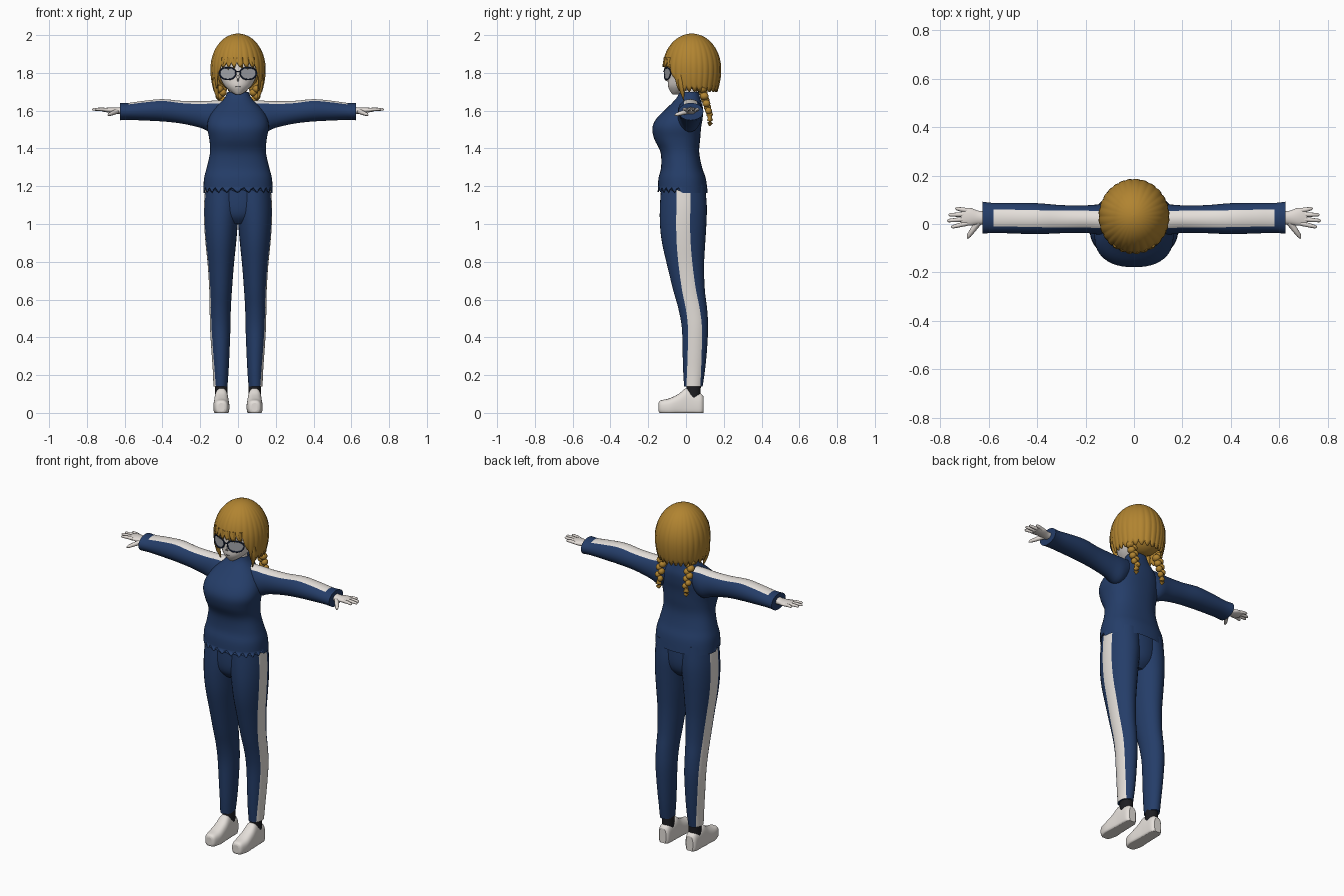
import bpy, bmesh, math
from mathutils import Vector

cube = bpy.data.objects.get("Cube")
if cube:
    bpy.data.objects.remove(cube, do_unlink=True)


def material(name, r, g, b):
    m = bpy.data.materials.new(name)
    m.use_nodes = True
    m.diffuse_color = (r, g, b, 1)
    bsdf = m.node_tree.nodes["Principled BSDF"]
    bsdf.inputs["Base Color"].default_value = (r, g, b, 1)
    bsdf.inputs["Roughness"].default_value = 0.8
    return m


NAVY = material("navy cloth", .018, .047, .14)
WHITE = material("white cloth", .78, .74, .70)
SKIN = material("pale skin", .76, .71, .67)
GOLD = material("golden hair", .44, .23, .03)
BLACK = material("black sock", .012, .012, .015)
FRAME = material("dark blue frame", .01, .02, .06)
LENS = material("grey lens", .36, .37, .40)


def finish(name, bm, mats, mirror=False):
    bmesh.ops.recalc_face_normals(bm, faces=bm.faces)
    for f in bm.faces:
        f.smooth = len(f.verts) < 5
    me = bpy.data.meshes.new(name)
    bm.to_mesh(me)
    bm.free()
    for m in mats:
        me.materials.append(m)
    ob = bpy.data.objects.new(name, me)
    bpy.context.collection.objects.link(ob)
    if mirror:
        mod = ob.modifiers.new("mirror", 'MIRROR')
        mod.use_mirror_merge = False
    return ob


def skin_rings(bm, rings, caps=True):
    """Bridge equal rings of points with quads; returns the face columns."""
    n = len(rings[0])
    vs = [[bm.verts.new(p) for p in r] for r in rings]
    for i in range(len(vs) - 1):
        for j in range(n):
            k = (j + 1) % n
            f = bm.faces.new((vs[i][j], vs[i][k], vs[i + 1][k], vs[i + 1][j]))
            yield i, j, f
    if caps:
        bm.faces.new(vs[0])
        bm.faces.new(vs[-1])


def refine(rows, steps=4):
    """Catmull-Rom interpolation of the section table."""
    out = []
    for i in range(len(rows) - 1):
        p = [rows[max(i - 1, 0)], rows[i], rows[i + 1], rows[min(i + 2, len(rows) - 1)]]
        for s in range(steps):
            t = s / steps
            out.append([b + .5 * t * (c - a + t * (2 * a - 5 * b + 4 * c - d + t * (3 * (b - c) + d - a)))
                        for a, b, c, d in zip(*p)])
    return out + [list(rows[-1])]


def loft(name, rows, mats, axis='z', n=32, power=1.0, stripe=0, span=(0, 9), mirror=False, caps=True):
    """Rows are (along, centre1, centre2, radius1, radius2)."""
    rows, rings, m = refine(rows), [], 3
    for a, c1, c2, r1, r2 in rows:
        edge = math.asin(min(.9, stripe / r2)) if stripe else 2 * math.pi * m / n
        ring = []
        for j in range(n):
            k = j if j <= n / 2 else j - n
            q = abs(k)
            ang = edge * q / m if q <= m else edge + (math.pi - edge) * (q - m) / (n / 2 - m)
            ang = math.copysign(ang, k)
            co, si = math.cos(ang), math.sin(ang)
            u = c1 + r1 * math.copysign(abs(co) ** power, co)
            v = c2 + r2 * math.copysign(abs(si) ** power, si)
            ring.append({'z': (u, v, a), 'x': (a, v, u), 'y': (u, a, max(0, v))}[axis])
        rings.append(ring)
    bm = bmesh.new()
    for i, j, f in skin_rings(bm, rings, caps):
        if stripe and (j < m or j >= n - m) and span[0] <= rows[i][0] < span[1]:
            f.material_index = 1
    return finish(name, bm, mats, mirror)


def tube(name, pts, radii, mat, n=8, mirror=True):
    pts, rings = [Vector(p) for p in pts], []
    for i, p in enumerate(pts):
        q = (pts[min(i + 1, len(pts) - 1)] - pts[max(i - 1, 0)]).to_track_quat('Z', 'Y')
        r = radii[i] if isinstance(radii, list) else radii
        rings.append([p + q @ Vector((r * math.cos(t * math.tau / n), r * math.sin(t * math.tau / n), 0))
                      for t in range(n)])
    bm = bmesh.new()
    list(skin_rings(bm, rings))
    return finish(name, bm, [mat], mirror)


def ball(bm, centre, size):
    vs = bmesh.ops.create_uvsphere(bm, u_segments=14, v_segments=9, radius=1)["verts"]
    for v in vs:
        v.co = Vector(centre) + Vector(a * b for a, b in zip(v.co, size))


# Jacket body with a zigzag front hem
N = 48
body = [(1.165, -.15, .115, .183), (1.24, -.146, .105, .180), (1.30, -.132, .085, .165),
        (1.38, -.135, .07, .148), (1.45, -.168, .075, .152), (1.51, -.178, .08, .163),
        (1.56, -.155, .088, .155), (1.61, -.105, .09, .125), (1.65, -.065, .08, .085),
        (1.675, -.045, .073, .066), (1.70, -.035, .068, .056)]
jacket = loft("jacket_body", [(z, 0, (f + b) / 2, w, (b - f) / 2) for z, f, b, w in body],
              [NAVY], n=N, power=.85, caps=False)
for i, v in enumerate(jacket.data.vertices[:N]):
    if v.co.y < 0:
        v.co.z += .028 * (i % 2)

# Sleeves with a white stripe along the top
loft("sleeves", [(.06, 1.60, .018, .055, .045), (.13, 1.57, .018, .083, .062), (.2, 1.58, .02, .070, .057),
                 (.3, 1.592, .02, .060, .058), (.4, 1.602, .022, .059, .064), (.5, 1.60, .024, .052, .063),
                 (.58, 1.596, .025, .045, .062), (.625, 1.595, .026, .046, .066)],
     [NAVY, WHITE], axis='x', stripe=.035, span=(.05, .575), mirror=True)

# Trousers with a white stripe down the outside
legs = [(.14, .056, .130, -.01, .088), (.22, .05, .133, -.015, .100), (.32, .045, .140, -.018, .110),
        (.45, .04, .148, -.022, .117), (.55, .038, .150, -.04, .112), (.65, .032, .152, -.068, .1),
        (.78, .022, .160, -.1, .096), (.9, .01, .172, -.127, .102), (1.0, .001, .179, -.138, .108),
        (1.1, -.01, .180, -.138, .110), (1.21, -.01, .172, -.13, .1)]
loft("trouser_legs", [(z, (a + b) / 2, (f + k) / 2, (b - a) / 2, (k - f) / 2) for z, a, b, f, k in legs],
     [NAVY, WHITE], stripe=.037, mirror=True)
loft("trouser_seat", [(1.0, 0, -.015, .08, .07), (1.04, 0, -.015, .12, .105),
                      (1.1, 0, -.014, .15, .118), (1.21, 0, -.014, .16, .115)], [NAVY])

# Socks and shoes
loft("socks", [(.08, .088, .04, .033, .038), (.13, .088, .04, .033, .038), (.17, .09, .04, .034, .04)],
     [BLACK], mirror=True)
loft("shoes", [(-.145, .088, .03, .016, .022), (-.135, .088, .03, .032, .036), (-.09, .088, .03, .042, .046),
               (-.04, .088, .04, .040, .060), (0, .088, .05, .037, .080), (.035, .088, .045, .036, .070),
               (.078, .088, .04, .034, .062), (.093, .088, .04, .022, .046)],
     [WHITE], axis='y', power=.75, mirror=True)

# Hands
loft("palms", [(.60, 1.60, .026, .022, .028), (.64, 1.60, .026, .017, .028),
               (.68, 1.603, .030, .014, .037), (.715, 1.604, .028, .009, .034)],
     [SKIN], axis='x', n=20, mirror=True)
for label, y0, x1, y1 in (("index", .002, .755, -.012), ("middle", .020, .772, .014),
                          ("ring", .039, .766, .038), ("little", .056, .738, .064)):
    tube(label + "_fingers", [(.69, y0, 1.604), ((.69 + x1) / 2, (y0 + y1) / 2, 1.607), (x1 - .006, y1, 1.607),
                              (x1, y1, 1.606)], [.010, .009, .007, .003], SKIN)
tube("thumbs", [(.64, .01, 1.597), (.662, -.02, 1.588), (.682, -.048, 1.580), (.688, -.06, 1.576)],
     [.014, .012, .009, .003], SKIN)

# Head, neck and nose
loft("head", [(1.685, 0, -.055, .012, .016), (1.70, 0, -.038, .038, .044), (1.73, 0, -.018, .070, .077),
              (1.77, 0, .004, .093, .099), (1.82, 0, .02, .106, .116), (1.9, 0, .03, .105, .118),
              (1.96, 0, .03, .06, .07)], [SKIN])
loft("neck", [(1.60, 0, .02, .05, .045), (1.66, 0, .02, .042, .042), (1.75, 0, .015, .04, .04)], [SKIN])
tube("nose", [(0, -.085, 1.79), (0, -.100, 1.775), (0, -.108, 1.764), (0, -.095, 1.757)],
     [.004, .008, .006, .003], SKIN, mirror=False)
tube("mouth", [(-.012, -.0925, 1.728), (0, -.0945, 1.727), (.012, -.0925, 1.728)], .0015, BLACK, mirror=False)


# Glasses
def rim_point(a):
    c, s = math.cos(a), math.sin(a)
    x = .054 + .043 * math.copysign(abs(c) ** .8, c)
    return (x, -.114 + 3.5 * x * x, 1.802 + (.026 if s > 0 else .037) * s)


rim = [rim_point(i * math.tau / 28) for i in range(29)]
bm = bmesh.new()
bm.faces.new([bm.verts.new(p) for p in rim[:-1]])
finish("lenses", bm, [LENS], True)
tube("lens_rims", rim, .004, FRAME, 6)
tube("temples", [(.096, -.082, 1.808), (.112, -.04, 1.812), (.115, .02, 1.812)], .004, FRAME, 6)
tube("bridge", [(-.013, -.114, 1.805), (0, -.118, 1.809), (.013, -.114, 1.805)], .003, FRAME, 6, False)

# Hair cap: ridged strands, open at the face, with jagged ends
COLS, ROWS = 140, 18
rings = []
for i in range(ROWS + 1):
    u, ring = max(i / ROWS, .02), []
    for j in range(COLS):
        a = j * math.tau / COLS
        strand = abs(math.sin(14 * a + .5 * math.sin(3 * a)))
        s = min(1, max(0, (-math.sin(a) - .45) / .38))
        low = 1.70 + .13 * s * s * (3 - 2 * s) + .03 * (1 - strand)
        z = 2 - (2 - low) * (1 - math.cos(u * math.pi / 2))
        k = math.sqrt(1 - ((z - 1.82) / .18) ** 2) if z > 1.82 else 1 - .14 * ((1.82 - z) / .12) ** 2
        k *= 1 + .035 * (strand - .7) * u
        ring.append((.138 * k * math.cos(a), .031 + .147 * k * math.sin(a), z))
    rings.append(ring)
bm = bmesh.new()
list(skin_rings(bm, rings, False))
bm.verts.ensure_lookup_table()
bm.faces.new(bm.verts[:COLS])
hair = finish("hair_cap", bm, [GOLD])
shell = hair.modifiers.new("thickness", 'SOLIDIFY')
shell.thickness = .008
bm = bmesh.new()
ball(bm, (0, .065, 1.80), (.115, .09, .10))
finish("hair_back", bm, [GOLD])
tube("side_locks", [(.118, -.03, 1.82), (.120, -.028, 1.75), (.114, -.02, 1.70), (.104, -.012, 1.655)],
     [.012, .016, .012, .002], GOLD)
for x in (.015, .045, .075):
    tube("fringe_locks", [(x, -.108 + 4 * x * x, 1.88), (x + .003, -.113 + 4 * x * x, 1.85),
                          (x + .008, -.110 + 4 * x * x, 1.815)], [.012, .010, .001], GOLD)

# Braids: staggered plaits, tie and tuft
bm = bmesh.new()
for i in range(8):
    t = i / 7
    ball(bm, (.09 + .009 * (-1) ** i, .085 + .04 * t, 1.715 - .135 * t),
         (.023 - .007 * t, .026 - .009 * t, .021 - .004 * t))
finish("braids", bm, [GOLD], True)
tube("braid_ties", [(.09, .125, 1.572), (.09, .126, 1.562)], .012, GOLD)
tube("braid_tufts", [(.09, .126, 1.568), (.09, .127, 1.55), (.09, .127, 1.535), (.09, .124, 1.518)],
     [.007, .017, .015, .002], GOLD)
